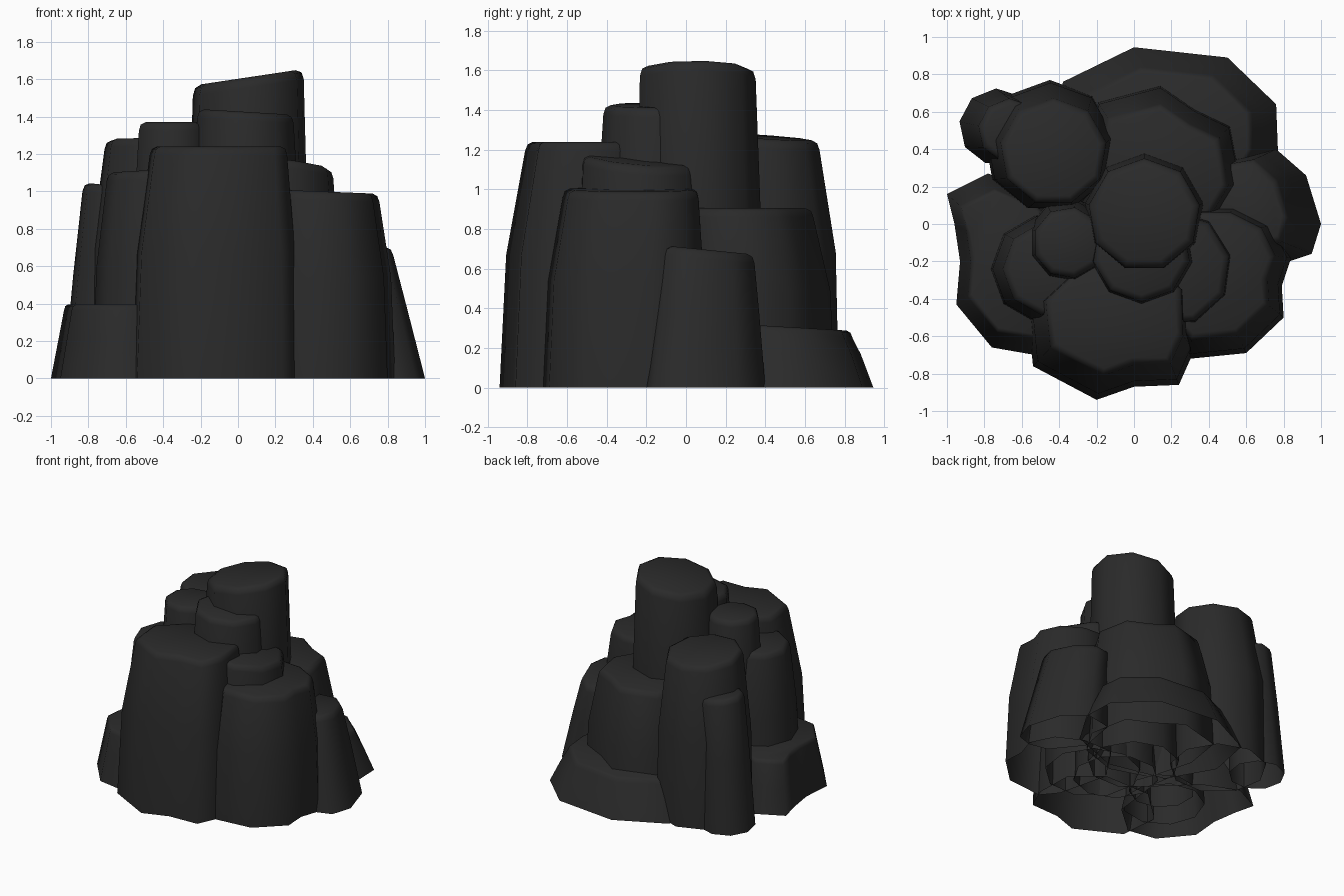
import bpy, bmesh, math

if "Cube" in bpy.data.objects:
    bpy.data.objects.remove(bpy.data.objects["Cube"])

rock = bpy.data.materials.new("charcoal rock")
rock.diffuse_color = (0.023, 0.023, 0.023, 1)
rock.use_nodes = True
rock.node_tree.nodes["Principled BSDF"].inputs["Base Color"].default_value = rock.diffuse_color


def ngon(cx, cy, r, n, turn=0.0):
    """Regular foot outline for the inner columns."""
    return [(cx + r * math.cos(math.radians(turn) + 2 * math.pi * i / n),
             cy + r * math.sin(math.radians(turn) + 2 * math.pi * i / n)) for i in range(n)]


def column(name, foot, base_c, top_c, shrink, z, tilt=(0, 0), taper=0.25, lip=0.045):
    """Open-bottomed tapering column: foot, bulging middle, chamfered tilted top."""
    bm = bmesh.new()

    def ring(t, drop, inset):
        verts = []
        s = 1 + (shrink - 1) * t
        cx = base_c[0] + (top_c[0] - base_c[0]) * t
        cy = base_c[1] + (top_c[1] - base_c[1]) * t
        for x, y in foot:
            dx, dy = (x - base_c[0]) * s, (y - base_c[1]) * s
            k = 1 - inset / math.hypot(dx, dy)
            dx, dy = dx * k, dy * k
            if drop is None:
                h = 0
            elif drop < 0:
                h = 0.54 * z
            else:
                h = z + tilt[0] * dx + tilt[1] * dy - drop
            verts.append(bm.verts.new((cx + dx, cy + dy, h)))
        return verts

    rings = [ring(0, None, 0), ring(taper, -1, 0), ring(0.97, lip, 0),
             ring(1, lip * 0.3, lip * 0.2), ring(1, 0, lip * 0.8)]
    n = len(foot)
    for a, b in zip(rings, rings[1:]):
        for i in range(n):
            j = (i + 1) % n
            bm.faces.new((a[i], a[j], b[j], b[i]))
    bm.faces.new(rings[-1])
    bmesh.ops.recalc_face_normals(bm, faces=bm.faces)
    if max(bm.faces, key=lambda f: f.calc_center_median().z).normal.z < 0:
        bmesh.ops.reverse_faces(bm, faces=bm.faces)
    me = bpy.data.meshes.new(name)
    bm.to_mesh(me)
    bm.free()
    me.materials.append(rock)
    ob = bpy.data.objects.new(name, me)
    bpy.context.collection.objects.link(ob)
    bpy.context.view_layer.objects.active = ob
    ob.select_set(True)
    bpy.ops.object.shade_smooth_by_angle(angle=math.radians(80))
    ob.select_set(False)


def round_column(name, base_c, base_r, top_c, top_r, sides, z, turn=0, **kw):
    column(name, ngon(*base_c, base_r, sides, turn), base_c, top_c, top_r / base_r, z, **kw)


# Inner columns
round_column("summit_column", (0.055, 0.06), 0.335, (0.055, 0.05), 0.3, 9, 1.61, 10, tilt=(0.15, 0), taper=0.4, lip=0.055)
round_column("front_inner_column", (0.04, -0.16), 0.31, (0.04, -0.155), 0.26, 9, 1.425, -10, tilt=(-0.06, 0))
round_column("right_inner_column", (0.21, -0.22), 0.35, (0.21, -0.235), 0.305, 9, 1.155, 12, tilt=(-0.12, -0.08))
round_column("left_inner_column", (-0.35, -0.1), 0.24, (-0.35, -0.1), 0.19, 9, 1.37, 0)
round_column("left_middle_column", (-0.48, -0.24), 0.30, (-0.45, -0.24), 0.25, 9, 1.115, 20, tilt=(0.06, 0), taper=0.3)

# Back left pair
round_column("back_left_column", (-0.45, 0.415), 0.355, (-0.43, 0.385), 0.285, 9, 1.265, 10, tilt=(-0.04, -0.07), taper=0.15)
round_column("back_left_small_column", (-0.73, 0.52), 0.205, (-0.66, 0.5), 0.17, 9, 1.03, 12, tilt=(-0.1, 0), taper=0.5)

# Outer columns with irregular feet
column("front_column",
       [(-0.57, -0.45), (-0.54, -0.76), (-0.2, -0.94), (0.0, -0.87), (0.24, -0.86),
        (0.32, -0.68), (0.31, -0.38), (0.1, -0.2), (-0.3, -0.2)],
       (-0.12, -0.48), (-0.1, -0.43), 0.82, 1.24)
column("front_right_column",
       [(0.2, -0.6), (0.3, -0.72), (0.6, -0.69), (0.8, -0.5), (0.79, -0.33),
        (0.84, -0.18), (0.75, 0.0), (0.55, 0.1), (0.3, 0.1), (0.1, -0.2)],
       (0.45, -0.3), (0.43, -0.27), 0.83, 1.0, tilt=(-0.04, 0))
column("right_small_column",
       [(0.5, 0.05), (0.68, -0.17), (0.83, -0.2), (0.95, -0.16), (1.0, 0.0),
        (0.92, 0.26), (0.76, 0.4), (0.55, 0.36)],
       (0.75, 0.1), (0.63, 0.11), 0.78, 0.695, tilt=(0, -0.1), taper=0.55)
column("back_column",
       [(-0.2, 0.66), (0.14, 0.75), (0.33, 0.62), (0.52, 0.53), (0.58, 0.22),
        (0.45, 0.0), (0.15, -0.1), (-0.15, 0.0), (-0.25, 0.35)],
       (0.15, 0.3), (0.15, 0.27), 0.82, 0.905, taper=0.2)

# Low outer ledges
column("left_ledge",
       [(-1.0, 0.16), (-0.96, 0.0), (-0.93, -0.2), (-0.95, -0.43), (-0.76, -0.66),
        (-0.53, -0.7), (-0.3, -0.5), (-0.25, -0.1), (-0.5, 0.15), (-0.78, 0.27)],
       (-0.6, -0.2), (-0.6, -0.2), 0.82, 0.395, taper=0.57, lip=0.03)
column("back_ledge",
       [(-0.38, 0.76), (0.0, 0.945), (0.5, 0.89), (0.76, 0.64), (0.77, 0.38),
        (0.6, 0.1), (0.2, -0.05), (-0.25, 0.05), (-0.45, 0.4)],
       (0.15, 0.45), (0.15, 0.45), 0.78, 0.31, tilt=(0, -0.06), taper=0.58, lip=0.035)
